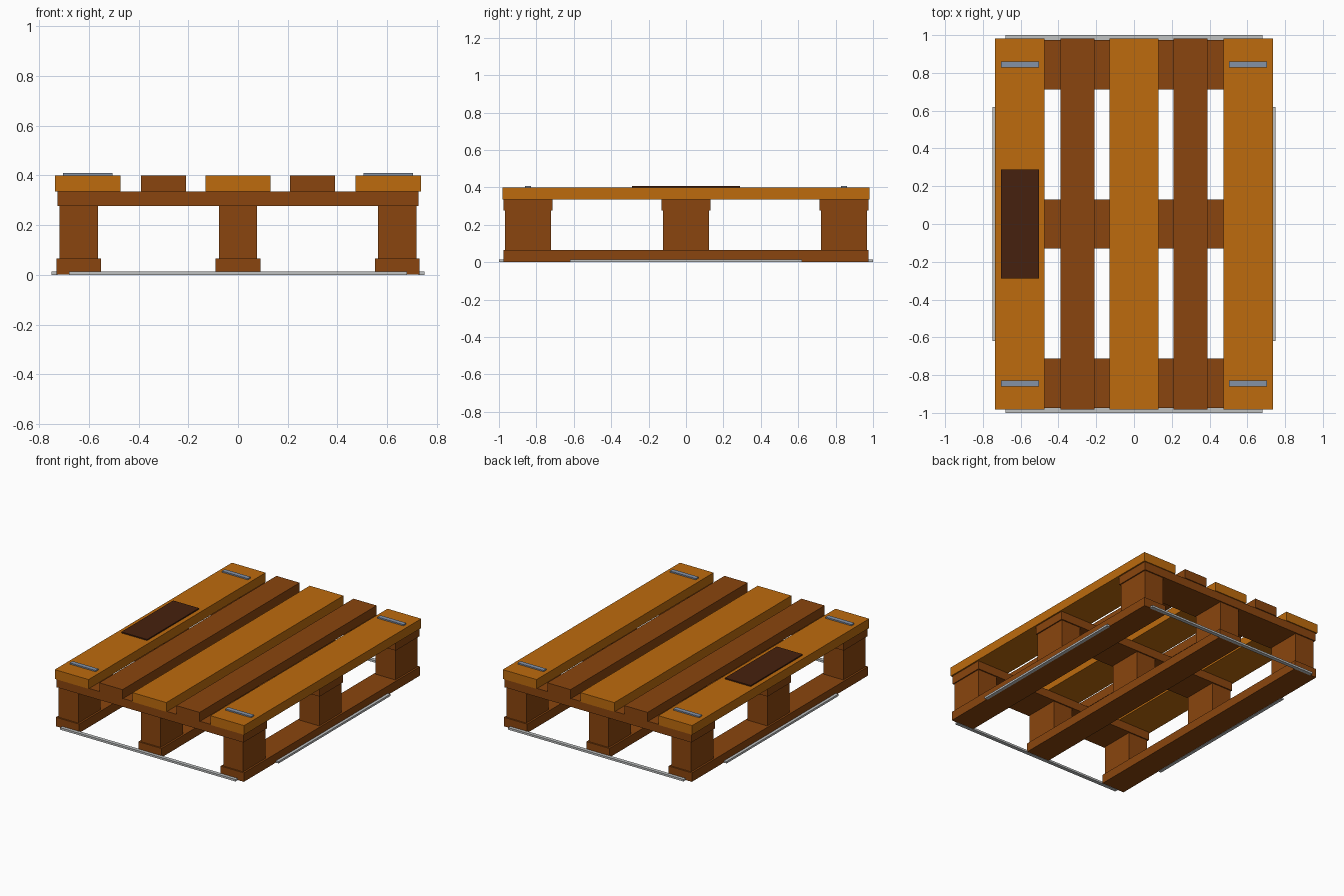
import bpy
import bmesh

cube = bpy.data.objects.get("Cube")
if cube:
    bpy.data.objects.remove(cube, do_unlink=True)


def linear(c):
    c /= 255
    return c / 12.92 if c <= 0.04045 else ((c + 0.055) / 1.055) ** 2.4


def material(name, *rgb):
    mat = bpy.data.materials.new(name)
    mat.use_nodes = True
    color = [linear(c) for c in rgb] + [1]
    mat.diffuse_color = color
    mat.node_tree.nodes["Principled BSDF"].inputs["Base Color"].default_value = color
    return mat


light_wood = material("light wood", 189, 107, 13)
dark_wood = material("dark wood", 138, 69, 14)
plate_brown = material("plate brown", 70, 33, 14)
steel_blue = material("steel blue", 132, 146, 166)
rail_gray = material("rail gray", 192, 194, 194)


def box(name, mat, x, y, z):
    """Box spanning the given (low, high) ranges, origin at its centre."""
    spans = (x, y, z)
    mesh = bpy.data.meshes.new(name)
    bm = bmesh.new()
    bmesh.ops.create_cube(bm, size=1)
    bmesh.ops.scale(bm, vec=[hi - lo for lo, hi in spans], verts=bm.verts)
    bm.to_mesh(mesh)
    bm.free()
    mesh.materials.append(mat)
    obj = bpy.data.objects.new(name, mesh)
    obj.location = [(lo + hi) / 2 for lo, hi in spans]
    bpy.context.collection.objects.link(obj)
    return obj


def around(center, half):
    return (center - half, center + half)


# Layer heights, from the ground up
bottom_z = (0.002, 0.065)
block_z = (0.065, 0.276)
cross_z = (0.276, 0.335)
deck_z = (0.335, 0.4)

# Deck boards: wide light ones alternating with narrow dark ones
for x in (-0.604, 0, 0.604):
    box("wide_deck_board", light_wood, around(x, 0.131), around(0, 0.982), deck_z)
for x in (-0.299, 0.299):
    box("narrow_deck_board", dark_wood, around(x, 0.09), around(0, 0.982), deck_z)

# Cross boards under the deck
for y in (-0.844, 0, 0.844):
    box("cross_board", dark_wood, around(0, 0.725), around(y, 0.131), cross_z)

# Bottom runners with three blocks on each
for x in (-0.64, 0, 0.64):
    box("bottom_runner", dark_wood, around(x, 0.09), around(0, 0.977), bottom_z)
    for y in (-0.844, 0, 0.844):
        box("spacer_block", dark_wood, around(x, 0.077), around(y, 0.123), block_z)

# Thin rails around the foot
for side, name in ((-1, "front_rail"), (1, "back_rail")):
    box(name, rail_gray, around(0, 0.68), around(side * 0.987, 0.013), (0, 0.014))
for side, name in ((-1, "right_rail"), (1, "left_rail")):
    box(name, rail_gray, around(side * 0.738, 0.012), around(0, 0.62), (0, 0.014))

# Corner clips and the name plate on the deck
for x in (-0.604, 0.604):
    for y in (-0.844, 0.844):
        box("corner_clip", steel_blue, around(x, 0.1), around(y, 0.016), (0.4, 0.409))
box("deck_plate", plate_brown, around(-0.604, 0.1), around(0, 0.288), (0.4, 0.408))
